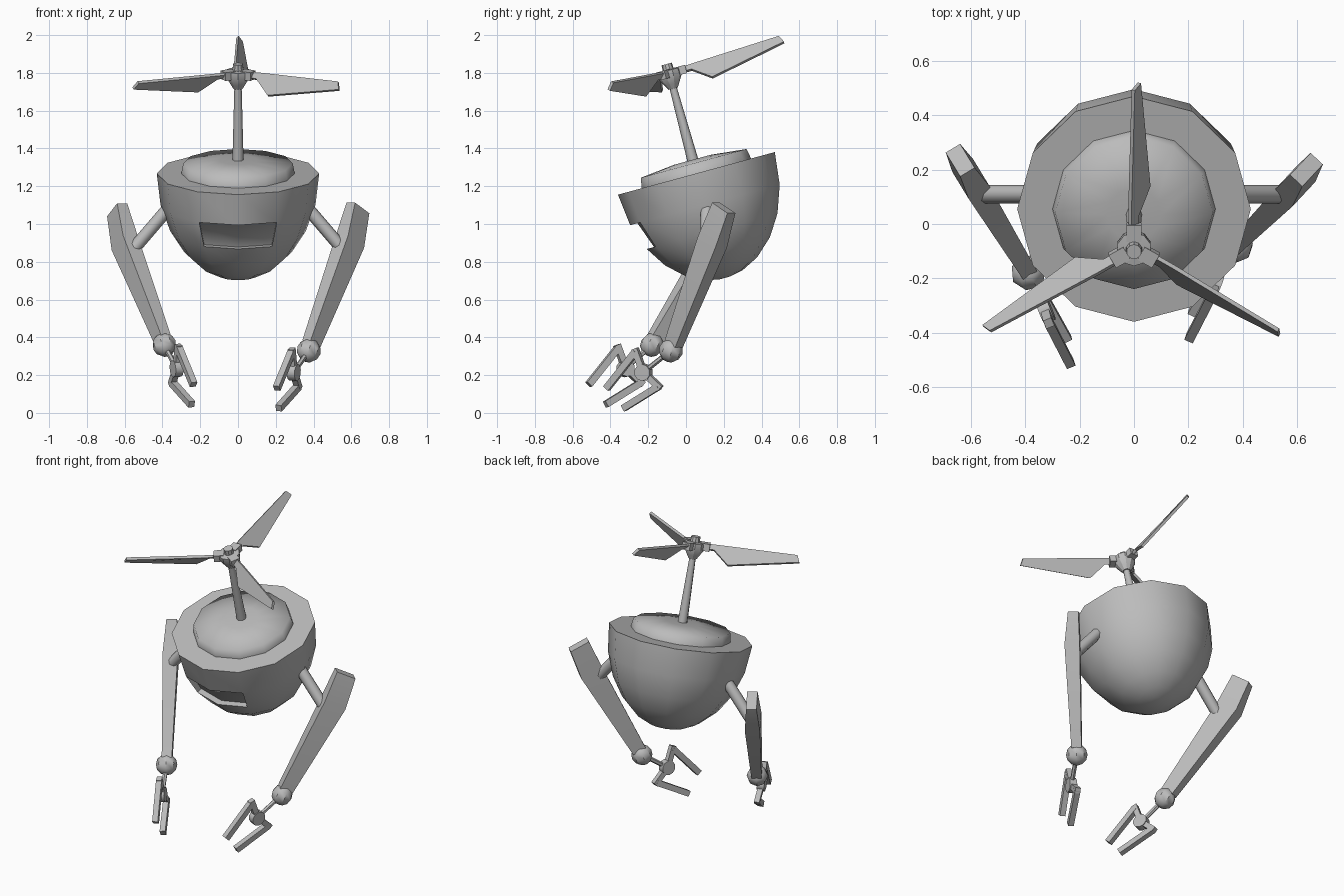
import bpy, bmesh, math
from mathutils import Vector as V, Matrix

if "Cube" in bpy.data.objects:
    bpy.data.objects.remove(bpy.data.objects["Cube"])

grey = bpy.data.materials.new("plain_grey")
grey.diffuse_color = (0.5, 0.5, 0.5, 1)
grey.use_nodes = True
grey.node_tree.nodes["Principled BSDF"].inputs["Base Color"].default_value = grey.diffuse_color

TILT = math.radians(15.2)
# frame of the leaning body: origin at the rim centre, z along the mast
BODY = Matrix.Translation((0, 0.055, 1.268)) @ Matrix.Rotation(TILT, 4, 'X')


def finish(name, bm, angle=30, matrix=None):
    bmesh.ops.recalc_face_normals(bm, faces=bm.faces)
    if matrix:
        bm.transform(matrix)
    me = bpy.data.meshes.new(name)
    bm.to_mesh(me)
    bm.free()
    me.materials.append(grey)
    ob = bpy.data.objects.new(name, me)
    bpy.context.collection.objects.link(ob)
    bpy.ops.object.select_all(action='DESELECT')
    ob.select_set(True)
    bpy.context.view_layer.objects.active = ob
    bpy.ops.object.shade_smooth_by_angle(angle=math.radians(angle))
    return ob


def loft(bm, rings):
    """Skin a list of equal-length point rings and cap both ends."""
    vs = [[bm.verts.new(p) for p in ring] for ring in rings]
    n = len(vs[0])
    for a, b in zip(vs, vs[1:]):
        for i in range(n):
            j = (i + 1) % n
            bm.faces.new((a[i], a[j], b[j], b[i]))
    bm.faces.new(vs[0])
    bm.faces.new(vs[-1])


def lathe(bm, profile, n):
    """Revolve (radius, height) points about z."""
    loft(bm, [[(r * math.sin(2 * math.pi * i / n), r * math.cos(2 * math.pi * i / n), h)
               for i in range(n)] for r, h in profile])


def bar(bm, p, q, side, w, d):
    """Box from p to q, w thick along side and d across it."""
    p, q = V(p), V(q)
    ax = (q - p).normalized()
    s = (V(side) - ax * ax.dot(V(side))).normalized()
    t = ax.cross(s)
    loft(bm, [[c + s * w / 2 * a + t * d / 2 * b
               for a, b in ((1, 1), (-1, 1), (-1, -1), (1, -1))] for c in (p, q)])


def rod(name, p, q, r, n):
    p, q = V(p), V(q)
    bm = bmesh.new()
    lathe(bm, [(r, 0), (r, (q - p).length)], n)
    finish(name, bm, 50, Matrix.Translation(p) @ (q - p).to_track_quat('Z', 'Y').to_matrix().to_4x4())


# body: half-ellipsoid bowl, flat rim and raised lid
bm = bmesh.new()
bowl = [(0.43 * math.cos(math.radians(a)), -0.575 * math.sin(math.radians(a)))
        for a in (86, 76, 63, 48, 33.5, 17.5, 0)]
lathe(bm, bowl + [(0.30, 0.0), (0.29, 0.055), (0.10, 0.075)], 12)
# mouth: the two front faces of one band pushed inward
mouth = [f for f in bm.faces if f.calc_center_median().y < -0.3
         and -0.30 < f.calc_center_median().z < -0.2 and abs(f.calc_center_median().x) < 0.15]
out = bmesh.ops.extrude_face_region(bm, geom=mouth)
bmesh.ops.delete(bm, geom=mouth, context='FACES')
bmesh.ops.translate(bm, vec=(0, 0.04, 0),
                    verts=[g for g in out['geom'] if isinstance(g, bmesh.types.BMVert)])
finish("body", bm, 75, BODY)

# mast and rotor hub
bm = bmesh.new()
lathe(bm, [(0.03, 0.05), (0.019, 0.49)], 8)
finish("mast", bm, 50, BODY)
bm = bmesh.new()
lathe(bm, [(0.025, 0.465), (0.04, 0.49), (0.064, 0.53), (0.064, 0.565),
           (0.03, 0.568), (0.028, 0.60)], 10)
finish("rotor_hub", bm, 30, BODY)

# three pitched blades with their sockets
for k in range(3):
    bm = bmesh.new()
    bar(bm, (0, 0.03, 0.548), (0, 0.092, 0.548), (1, 0, 0), 0.055, 0.045)
    outline = [V(p) for p in ((-0.015, 0.07, 0.56), (-0.015, 0.16, 0.564), (-0.003, 0.612, 0.583),
                              (0.02, 0.63, 0.547), (0.055, 0.215, 0.467), (0.012, 0.12, 0.535),
                              (0.012, 0.07, 0.535))]
    nrm = V((0.75, 0, 0.66)) * 0.008
    loft(bm, [[p - nrm for p in outline], [p + nrm for p in outline]])
    finish(f"blade_{k + 1}", bm, 20, BODY @ Matrix.Rotation(k * 2 * math.pi / 3, 4, 'Z'))

# arms: s is the side, shift moves the hand, then the arm's centre line
ARMS = (("right", 1, V((0, 0, 0)), (0.375, -0.08, 0.33),
         ((0.635, 0.2, 1.085), (0.592, 0.14, 0.905), (0.388, -0.065, 0.365))),
        ("left", -1, V((-0.03, -0.095, 0.02)), (-0.39, -0.18, 0.36),
         ((-0.64, 0.235, 1.075), (-0.60, 0.165, 0.9), (-0.40, -0.16, 0.39))))
for side, s, shift, ball, line in ARMS:
    rod(side + "_strut", (s * 0.32, 0.11, 1.14), (s * 0.56, 0.11, 0.86), 0.034, 8)

    # tapered rectangular arm
    d = (V(line[2]) - V(line[0])).normalized()
    t = d.cross(V((0, 0, 1))).normalized()
    w = t.cross(d)
    bm = bmesh.new()
    loft(bm, [[V(c) + w * a * hw + t * b * ht for a, b in ((1, 1), (-1, 1), (-1, -1), (1, -1))]
              for c, hw, ht in zip(line, (0.062, 0.07, 0.042), (0.031, 0.045, 0.03))])
    finish(side + "_arm", bm, 20)

    # wrist ball and rod
    bm = bmesh.new()
    bmesh.ops.create_uvsphere(bm, u_segments=8, v_segments=6, radius=0.064)
    finish(side + "_wrist_ball", bm, 35,
           Matrix.Translation(ball) @ (-d).to_track_quat('Z', 'Y').to_matrix().to_4x4())

    def hand(x, y, z):
        return V((s * x, y, z)) + shift

    hub = hand(0.295, -0.225, 0.215)
    rod(side + "_wrist_rod", ball, hub, 0.014, 6)

    # two-pronged gripper around a flat round hub
    up, low = hand(0.285, -0.265, 0.325), hand(0.318, -0.145, 0.14)
    up_tip, low_tip = hand(0.205, -0.42, 0.13), hand(0.215, -0.33, 0.025)
    n = (up - low).cross(up_tip - up).normalized()
    rod(side + "_gripper_hub", hub - n * 0.022, hub + n * 0.022, 0.045, 10)
    bm = bmesh.new()
    for elbow, tip in ((up, up_tip), (low, low_tip)):
        e = (elbow - hub).normalized() * 0.016
        bar(bm, hub, elbow + e, n, 0.032, 0.034)
        bar(bm, elbow, tip, n, 0.034, 0.036)
    finish(side + "_gripper", bm, 20)
